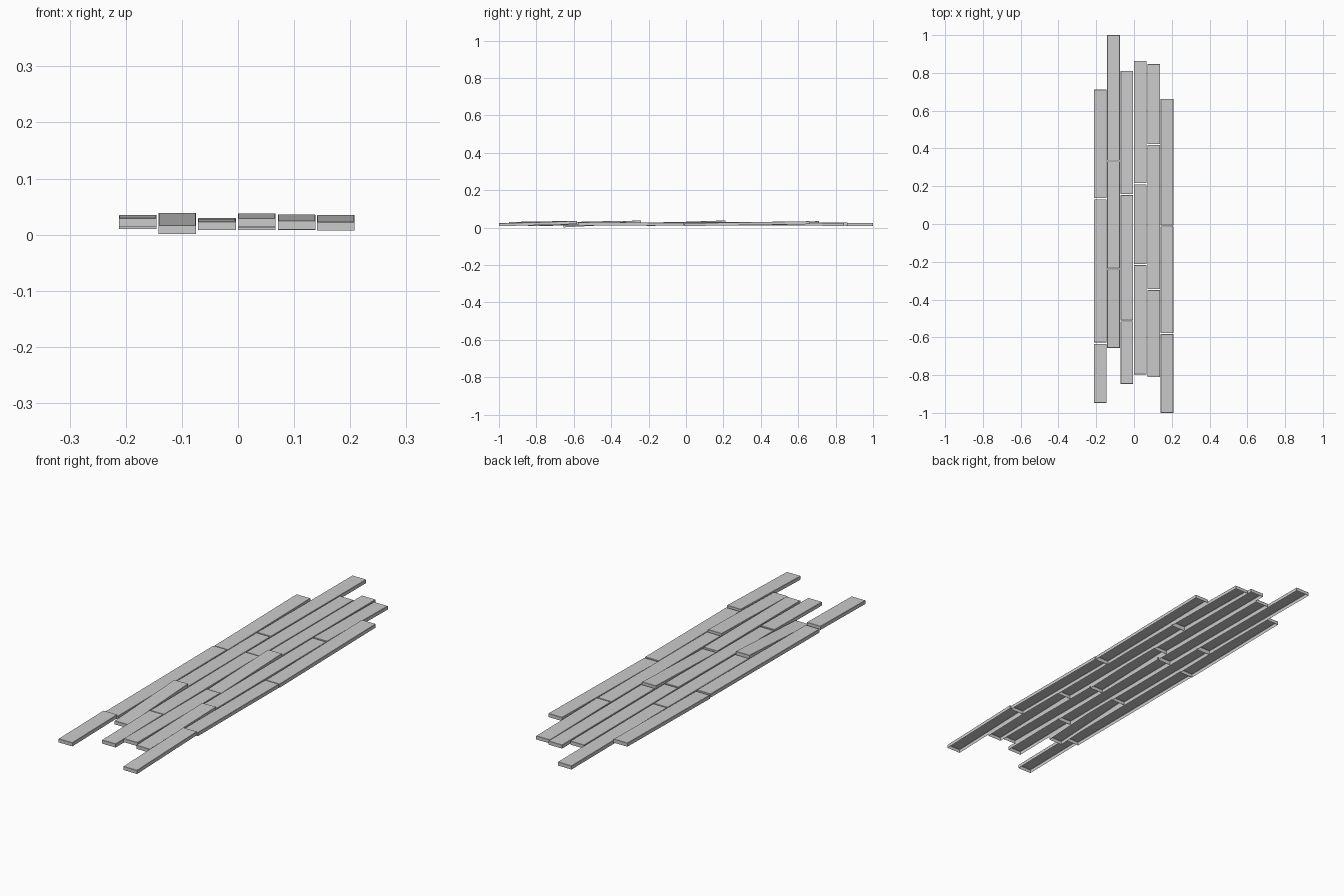
import bpy, bmesh
from mathutils import Vector

WIDTH, THICK = 0.067, 0.016

# Each row: left edge x, then planks as (front y, back y, top z front, top z back)
ROWS = [
    (-0.212, [(-0.947, -0.634, 0.030, 0.035), (-0.627, 0.131, 0.026, 0.029), (0.137, 0.711, 0.026, 0.034)]),
    (-0.142, [(-0.656, -0.240, 0.017, 0.039), (-0.235, 0.331, 0.027, 0.028), (0.336, 1.000, 0.028, 0.025)]),
    (-0.071, [(-0.846, -0.515, 0.024, 0.028), (-0.510, 0.153, 0.026, 0.030), (0.158, 0.811, 0.028, 0.026)]),
    (0.000, [(-0.796, -0.218, 0.030, 0.028), (-0.212, 0.210, 0.024, 0.038), (0.216, 0.863, 0.029, 0.027)]),
    (0.071, [(-0.810, -0.350, 0.025, 0.036), (-0.344, 0.418, 0.028, 0.029), (0.423, 0.846, 0.030, 0.024)]),
    (0.141, [(-1.000, -0.583, 0.023, 0.035), (-0.577, -0.012, 0.028, 0.026), (-0.007, 0.662, 0.024, 0.034)]),
]


def plank(name, x, y0, y1, z0, z1):
    # Open-bottomed box, its ends tipped to different heights
    bm = bmesh.new()
    bmesh.ops.create_cube(bm, size=1)
    bm.faces.ensure_lookup_table()
    bottom = min(bm.faces, key=lambda f: f.calc_center_median().z)
    bmesh.ops.delete(bm, geom=[bottom], context='FACES_ONLY')
    for v in bm.verts:
        top = z0 if v.co.y < 0 else z1
        v.co = Vector((x + WIDTH * (v.co.x + 0.5),
                       y0 if v.co.y < 0 else y1,
                       top if v.co.z > 0 else top - THICK))
    # Small chamfer around the top edge
    edges = [e for e in bm.edges if len(e.link_faces) == 2
             and any(f.normal.z > 0.9 for f in e.link_faces)]
    bmesh.ops.bevel(bm, geom=edges, offset=0.001, segments=1, affect='EDGES')
    me = bpy.data.meshes.new(name)
    bm.to_mesh(me)
    bm.free()
    bpy.context.collection.objects.link(bpy.data.objects.new(name, me))


# Staggered floor planks
for r, (x, planks) in enumerate(ROWS):
    for i, p in enumerate(planks):
        plank(f"floor_plank_{r + 1}_{i + 1}", x, *p)
